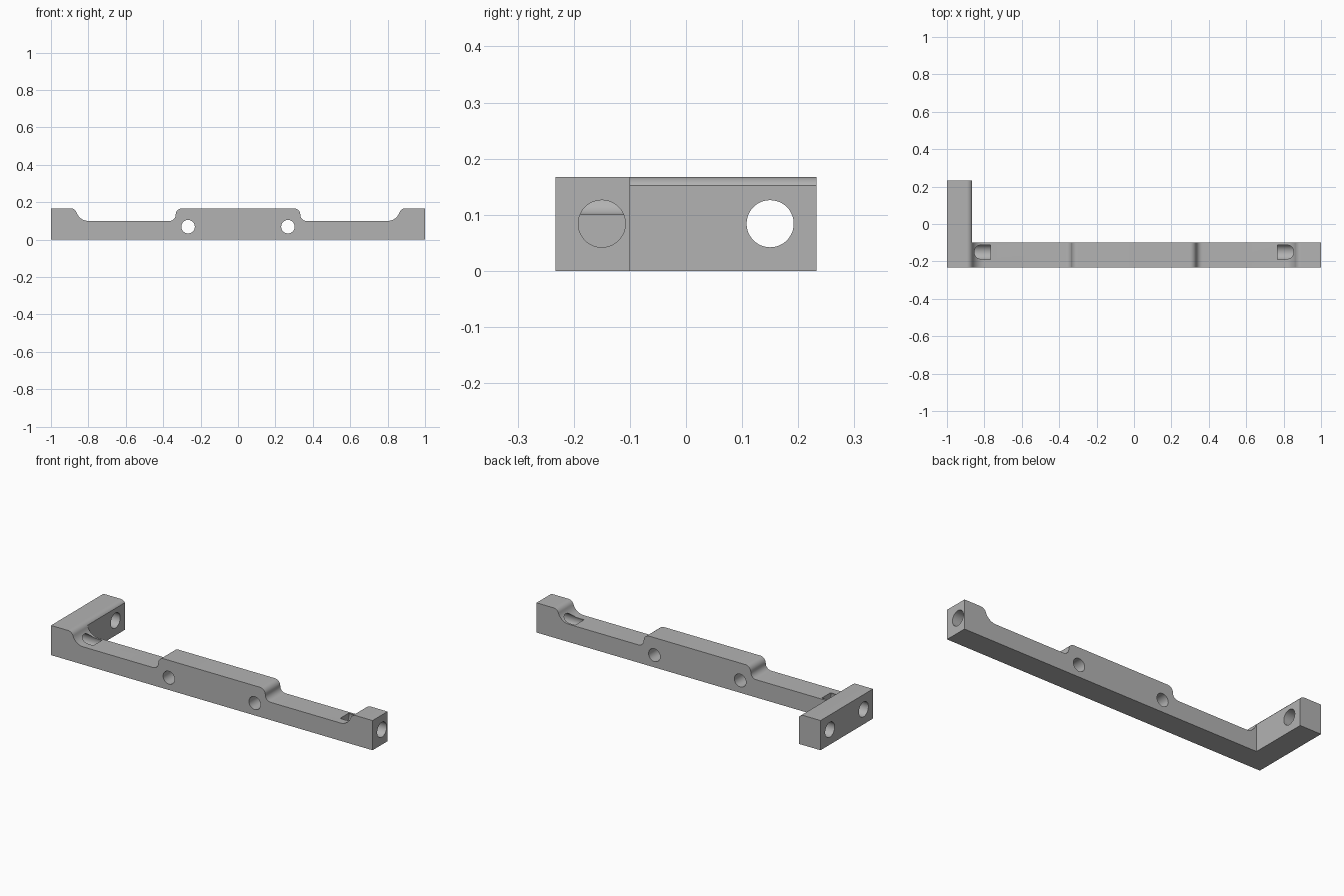
import bpy, bmesh
from math import sin, cos, pi, asin, sqrt

cube = bpy.data.objects.get("Cube")
if cube:
    bpy.data.objects.remove(cube, do_unlink=True)

TOP, FLOOR = 0.167, 0.1        # full height, recessed height
FRONT, BACK = -0.233, 0.233    # depth range
BAR_BACK, ARM_IN = -0.1, -0.867
HOLE_Y, HOLE_Z = -0.15, 0.084

grey = bpy.data.materials.new("machined grey")
grey.use_nodes = True
grey.diffuse_color = (0.45, 0.45, 0.45, 1)
grey.node_tree.nodes["Principled BSDF"].inputs["Base Color"].default_value = grey.diffuse_color


def arc(cx, cz, r, a0, a1, n=10):
    return [(cx + r * cos(a0 + (a1 - a0) * i / n),
             cz + r * sin(a0 + (a1 - a0) * i / n)) for i in range(n + 1)]


def prism(name, outline, y0, y1):
    """Extrude an x-z outline along y."""
    bm = bmesh.new()
    face = bm.faces.new([bm.verts.new((x, y0, z)) for x, z in outline])
    ext = bmesh.ops.extrude_face_region(bm, geom=[face])["geom"]
    bmesh.ops.translate(bm, vec=(0, y1 - y0, 0),
                        verts=[v for v in ext if isinstance(v, bmesh.types.BMVert)])
    bmesh.ops.recalc_face_normals(bm, faces=bm.faces)
    mesh = bpy.data.meshes.new(name)
    bm.to_mesh(mesh)
    bm.free()
    mesh.materials.append(grey)
    ob = bpy.data.objects.new(name, mesh)
    bpy.context.collection.objects.link(ob)
    return ob


def drill(name, r, length, loc, rot):
    bpy.ops.mesh.primitive_cylinder_add(vertices=48, radius=r, depth=length,
                                        location=loc, rotation=rot)
    ob = bpy.context.object
    ob.name = name
    ob.data.materials.append(grey)
    return ob


# Right half of the top contour: raised centre, recess, end block
r, big = 0.033, TOP - FLOOR
step = 0.333
end_x = 0.8 + sqrt((big + r) ** 2 - r ** 2)   # fillet tangent to the recess curve
tilt = asin(r / (big + r))
half = arc(step - r, TOP - r, r, pi / 2, 0)
half += arc(step + r, FLOOR + r, r, pi, 1.5 * pi)
half += arc(0.8, TOP, big, -pi / 2, -tilt)
half += arc(end_x, TOP - r, r, pi - tilt, pi / 2)[1:]
half += [(1, TOP), (1, 0)]
outline = [(-x, z) for x, z in reversed(half)] + half

# L-shaped bracket: contour through the full depth, then cut back to bar and arm
bracket = prism("bracket", outline, FRONT, BACK)
side = (0, pi / 2, 0)
cutters = [
    prism("corner_cutter", [(ARM_IN, -1), (2, -1), (2, 1), (ARM_IN, 1)], BAR_BACK, 1),
    drill("arm_hole_cutter", 0.042, 0.4, (-0.95, -HOLE_Y, HOLE_Z), side),
]
for s in (-1, 1):
    # Blind end holes that break out through the recess floor
    cutters.append(drill("end_hole_cutter", 0.042, 0.333,
                         (s * (0.767 + 0.333 / 2), HOLE_Y, HOLE_Z), side))
    # Mounting holes from front to back
    cutters.append(drill("mount_hole_cutter", 0.036, 0.4,
                         (s * 0.267, -0.167, 0.069), (pi / 2, 0, 0)))

bpy.ops.object.select_all(action="DESELECT")
bracket.select_set(True)
bpy.context.view_layer.objects.active = bracket
for cutter in cutters:
    cutter.hide_render = True
    mod = bracket.modifiers.new("cut", "BOOLEAN")
    mod.operation = "DIFFERENCE"
    mod.solver = "EXACT"
    mod.object = cutter
    bpy.ops.object.modifier_apply(modifier=mod.name)
    bpy.data.objects.remove(cutter, do_unlink=True)
bpy.ops.object.shade_smooth_by_angle(angle=0.5)
